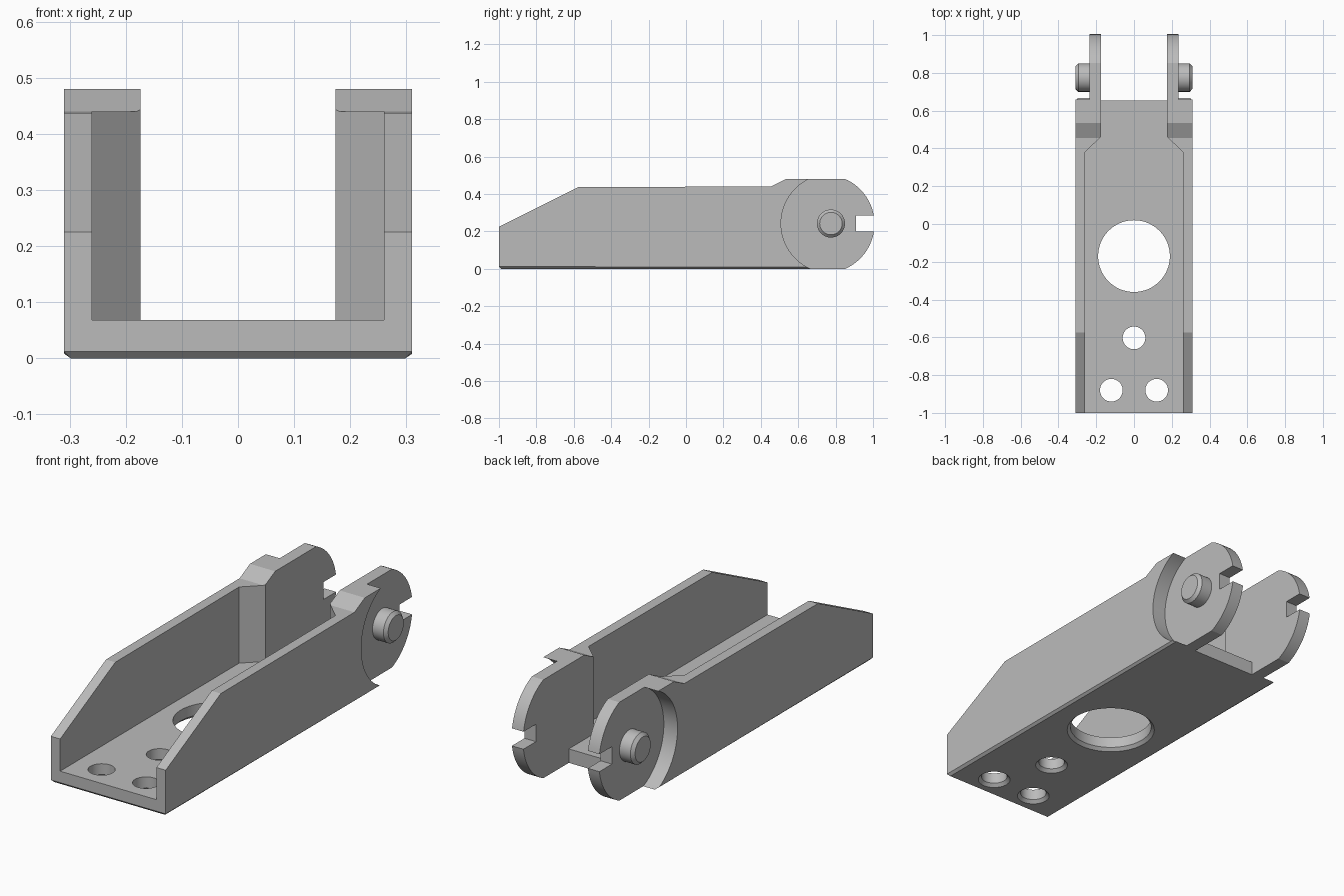
import bpy, bmesh, math
from mathutils import Matrix, Vector

if "Cube" in bpy.data.objects:
    bpy.data.objects.remove(bpy.data.objects["Cube"], do_unlink=True)

grey = bpy.data.materials.new("light_grey_metal")
grey.use_nodes = True
colour = (0.5, 0.5, 0.5, 1)
grey.diffuse_color = colour
grey.node_tree.nodes["Principled BSDF"].inputs["Base Color"].default_value = colour

HALF_WIDTH, HEIGHT, FLOOR = 0.31, 0.48, 0.068
LUG_IN, LUG_OUT = 0.174, 0.236
PIN_Y, PIN_Z = 0.772, 0.242


def make_object(name, bm):
    bmesh.ops.recalc_face_normals(bm, faces=bm.faces)
    mesh = bpy.data.meshes.new(name)
    bm.to_mesh(mesh)
    bm.free()
    mesh.materials.append(grey)
    obj = bpy.data.objects.new(name, mesh)
    bpy.context.collection.objects.link(obj)
    return obj


def prism(points, direction):
    """Extrude a closed outline of 3D points along a direction."""
    bm = bmesh.new()
    face = bm.faces.new([bm.verts.new(p) for p in points])
    new = bmesh.ops.extrude_face_region(bm, geom=[face], use_keep_orig=True)["geom"]
    verts = [g for g in new if isinstance(g, bmesh.types.BMVert)]
    bmesh.ops.translate(bm, verts=verts, vec=direction)
    return bm


def turned(profile, origin, axis, segments=64):
    """Solid of revolution from (radius, distance along axis) pairs."""
    bm = bmesh.new()
    rings = []
    turn = Vector((0, 0, 1)).rotation_difference(Vector(axis)).to_matrix()
    for r, d in profile:
        rings.append([bm.verts.new(Vector(origin) + turn @ Vector(
            (r * math.cos(a), r * math.sin(a), d)))
            for a in (math.tau * i / segments for i in range(segments))])
    for low, high in zip(rings, rings[1:]):
        for i in range(segments):
            j = (i + 1) % segments
            bm.faces.new((low[i], low[j], high[j], high[i]))
    bm.faces.new(rings[0])
    bm.faces.new(rings[-1])
    return bm


def cut(target, bm):
    cutter = make_object("cutter", bm)
    cutter.hide_render = True
    mod = target.modifiers.new("cut", "BOOLEAN")
    mod.operation, mod.solver, mod.object = "DIFFERENCE", "EXACT", cutter
    bpy.context.view_layer.objects.active = target
    bpy.ops.object.modifier_apply(modifier=mod.name)
    bpy.data.objects.remove(cutter, do_unlink=True)


def smooth(obj):
    bpy.ops.object.select_all(action="DESELECT")
    obj.select_set(True)
    bpy.context.view_layer.objects.active = obj
    bpy.ops.object.shade_smooth_by_angle(angle=math.radians(25))


# Side outline with rounded, slotted rear end
def arc(z_from, z_to, steps=14):
    centre, r, mid = 0.746, 0.262, 0.24
    a, b = (math.asin((z - mid) / r) for z in (z_from, z_to))
    return [(centre + r * math.cos(a + (b - a) * i / steps),
             mid + r * math.sin(a + (b - a) * i / steps)) for i in range(steps + 1)]


outline = ([(-1, 0)] + arc(0, 0.2) + [(0.908, 0.2), (0.908, 0.285)] + arc(0.285, HEIGHT)
           + [(0.535, HEIGHT), (0.455, 0.44), (-0.575, 0.437), (-1, 0.225)])
bm = prism([(-HALF_WIDTH, y, z) for y, z in outline], (2 * HALF_WIDTH, 0, 0))

# Chamfer along the front and side bottom edges
edges = [e for e in bm.edges if all(abs(v.co.z) < 1e-4 for v in e.verts)
         and min(v.co.y for v in e.verts) < -0.9]
bmesh.ops.bevel(bm, geom=edges, offset=0.012, segments=1, affect="EDGES")
bracket = make_object("channel_bracket", bm)

# Channel interior, narrowing toward the rear lugs
half = [(0.26, -1.2), (0.26, 0.38), (LUG_IN, 0.462), (LUG_IN, 1.2)]
plan = half + [(-x, y) for x, y in reversed(half)]
cut(bracket, prism([(x, y, FLOOR) for x, y in plan], (0, 0, 1)))

# Gap behind the floor, between the lugs
gap = [(-LUG_IN, 0.655), (LUG_IN, 0.655), (LUG_IN, 1.2), (-LUG_IN, 1.2)]
cut(bracket, prism([(x, y, -0.1) for x, y in gap], (0, 0, 0.3)))

# Round recess on the outside of each lug
for side in (-1, 1):
    cut(bracket, turned([(0.264, 0), (0.264, 0.3)],
                        (side * LUG_OUT, PIN_Y, PIN_Z), (side, 0, 0), 96))

# Floor holes, countersunk underneath
for x, y, r in ((0, -0.17, 0.19), (0, -0.603, 0.06), (-0.12, -0.88, 0.06), (0.12, -0.88, 0.06)):
    cut(bracket, turned([(r + 0.025, -0.01), (r, 0.015), (r, 0.2)], (x, y, 0), (0, 0, 1)))
smooth(bracket)

# Pivot pins with chamfered tips
for side, name in ((1, "left_pivot_pin"), (-1, "right_pivot_pin")):
    pin = make_object(name, turned(
        [(0.075, -0.02), (0.075, 0.059), (0.06, 0.074)],
        (side * LUG_OUT, PIN_Y + 0.003, PIN_Z), (side, 0, 0), 48))
    smooth(pin)
